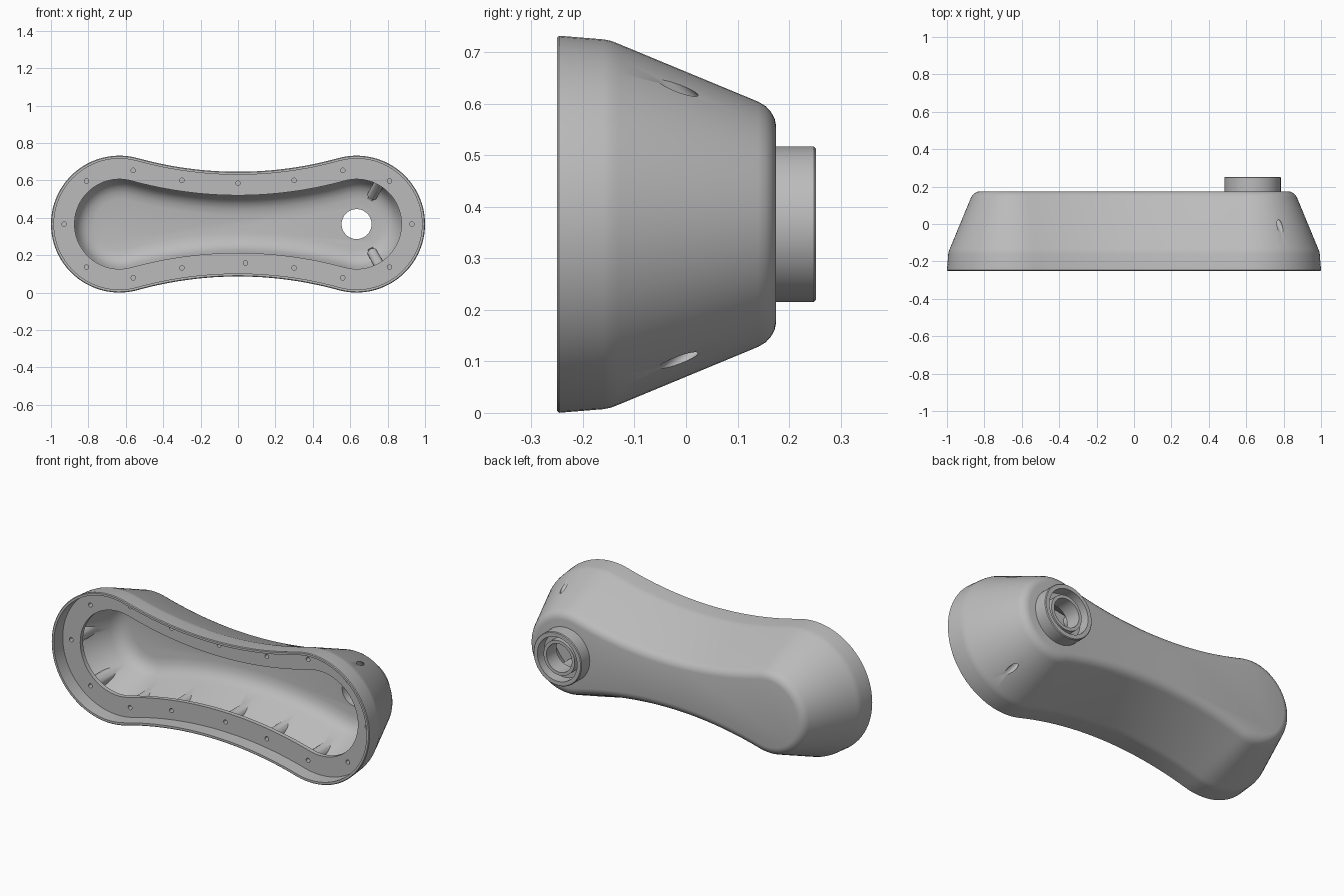
import bpy, bmesh, math
from mathutils import Vector, Matrix

if "Cube" in bpy.data.objects:
    bpy.data.objects.remove(bpy.data.objects["Cube"], do_unlink=True)

END_X, MID_Z, ARC_H = 0.634, 0.366, 2.292
REACH = math.hypot(END_X, ARC_H)

grey = bpy.data.materials.new("warm_grey")
grey.use_nodes = True
grey.diffuse_color = (0.5, 0.5, 0.5, 1)
grey.node_tree.nodes["Principled BSDF"].inputs["Base Color"].default_value = grey.diffuse_color


def make_object(name, bm):
    bmesh.ops.recalc_face_normals(bm, faces=bm.faces[:])
    mesh = bpy.data.meshes.new(name)
    bm.to_mesh(mesh)
    bm.free()
    mesh.materials.append(grey)
    obj = bpy.data.objects.new(name, mesh)
    bpy.context.collection.objects.link(obj)
    return obj


def arc(cx, cz, r, start, end, steps):
    return [(cx + r * math.cos(start + (end - start) * i / steps),
             cz + r * math.sin(start + (end - start) * i / steps)) for i in range(steps)]


def waisted_outline(r):
    """Two round ends joined by tangent concave arcs."""
    t = math.atan2(ARC_H, -END_X)
    waist = REACH - r
    return (arc(END_X, 0, r, -t, t, 48)
            + arc(0, ARC_H, waist, t - math.pi, -t, 32)
            + arc(-END_X, 0, r, math.pi - t, math.pi + t, 48)
            + arc(0, -ARC_H, waist, t, math.pi - t, 32))


def loft(name, profile):
    bm = bmesh.new()
    rings = [[bm.verts.new((x, y, z + MID_Z)) for x, z in waisted_outline(r)] for y, r in profile]
    n = len(rings[0])
    for a, b in zip(rings, rings[1:]):
        for i in range(n):
            bm.faces.new((a[i], a[(i + 1) % n], b[(i + 1) % n], b[i]))
    bm.faces.new(rings[0])
    bm.faces.new(rings[-1])
    return make_object(name, bm)


def rods(name, spans, sides=24):
    """Cylinders given as (start, end, radius)."""
    bm = bmesh.new()
    for start, end, radius in spans:
        axis = Vector(end) - Vector(start)
        turn = Vector((0, 0, 1)).rotation_difference(axis).to_matrix().to_4x4()
        place = Matrix.Translation((Vector(start) + Vector(end)) / 2) @ turn
        bmesh.ops.create_cone(bm, cap_ends=True, segments=sides, radius1=radius,
                              radius2=radius, depth=axis.length, matrix=place)
    return make_object(name, bm)


def cut(target, cutter):
    mod = target.modifiers.new("cut", "BOOLEAN")
    mod.operation, mod.solver, mod.object = "DIFFERENCE", "EXACT", cutter
    bpy.context.view_layer.objects.active = target
    bpy.ops.object.modifier_apply(modifier=mod.name)
    bpy.data.objects.remove(cutter, do_unlink=True)


# Tapered outer body
housing = loft("housing", [(-0.25, 0.362), (-0.246, 0.366), (-0.16, 0.359), (-0.145, 0.356),
                           (-0.13, 0.35), (0.14, 0.238), (0.155, 0.229), (0.165, 0.218),
                           (0.172, 0.205), (0.175, 0.19)])

# Hollow interior with a recessed screw flange
cavity = loft("cavity_cutter", [(-0.27, 0.35), (-0.17, 0.35), (-0.17, 0.24), (-0.145, 0.24),
                                (-0.145, 0.325), (-0.13, 0.318), (0.08, 0.23), (0.105, 0.216),
                                (0.125, 0.196), (0.138, 0.17), (0.145, 0.135)])

# Screw positions around the flange
screws = [(-0.93, 0), (0.93, 0), (0, 0.218), (0.04, -0.208)]
for sx in (-1, 1):
    for sz in (-1, 1):
        screws += [(sx * x, sz * z) for x, z in ((0.81, 0.23), (0.56, 0.287), (0.3, 0.234))]


def screw_rods(name, y0, y1, radius):
    return rods(name, [((x, y0, MID_Z + z), (x, y1, MID_Z + z), radius) for x, z in screws])


# Slanted drain channels near the collar
def slanted(name, y0, y1, radius):
    spans = []
    for side in (-1, 1):
        a = math.radians(61) * side
        ends = []
        for y in (y0, y1):
            r = 0.302 - (y + 0.015)
            ends.append((END_X + r * math.cos(a), y, MID_Z + r * math.sin(a)))
        spans.append((ends[0], ends[1], radius))
    return rods(name, spans)


# Bosses and channel tubes stay solid inside the cavity
cut(cavity, screw_rods("boss_cutter", -0.155, 0.09, 0.036))
cut(cavity, slanted("tube_cutter", -0.03, 0.115, 0.027))
cut(housing, cavity)
cut(housing, screw_rods("screw_hole_cutter", -0.2, -0.08, 0.012))
cut(housing, slanted("channel_cutter", -0.12, 0.14, 0.016))
cut(housing, rods("port_cutter", [((END_X, 0.1, MID_Z), (END_X, 0.3, MID_Z), 0.085)], 64))

# Double-walled collar around the port
section = [(0.08, 0.145), (0.08, 0.235), (0.098, 0.235), (0.098, 0.19), (0.125, 0.19),
           (0.125, 0.252), (0.147, 0.252), (0.151, 0.248), (0.151, 0.17), (0.09, 0.17),
           (0.09, 0.145)]
bm = bmesh.new()
SIDES = 64
rings = []
for i in range(SIDES):
    a = math.tau * i / SIDES
    rings.append([bm.verts.new((END_X + r * math.cos(a), y, MID_Z + r * math.sin(a)))
                  for r, y in section])
for i in range(SIDES):
    a, b = rings[i], rings[(i + 1) % SIDES]
    for j in range(len(section)):
        k = (j + 1) % len(section)
        bm.faces.new((a[j], a[k], b[k], b[j]))
collar = make_object("port_collar", bm)

for obj in (housing, collar):
    bpy.ops.object.select_all(action="DESELECT")
    obj.select_set(True)
    bpy.context.view_layer.objects.active = obj
    bpy.ops.object.shade_smooth_by_angle(angle=math.radians(32))
